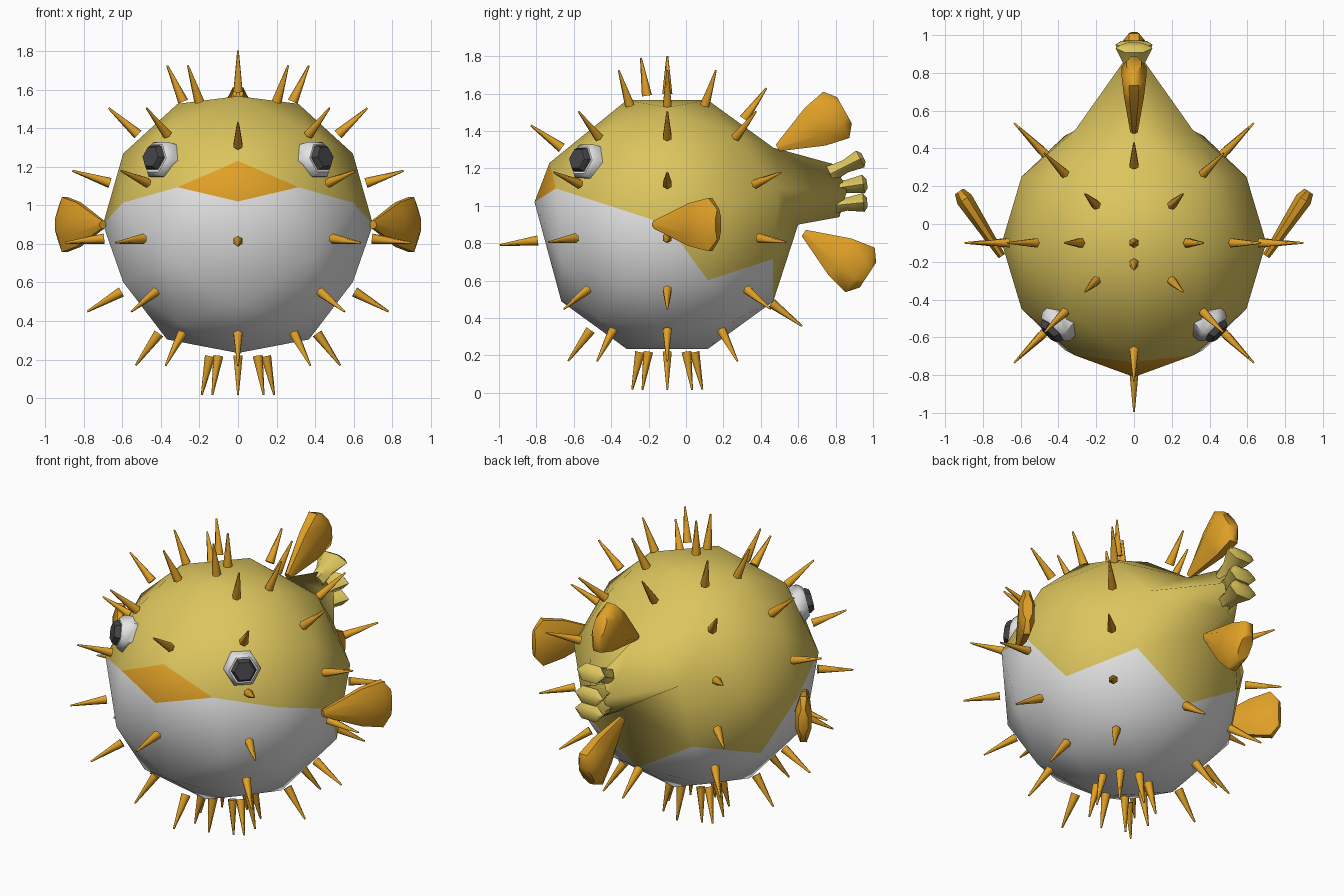
import bpy, bmesh
from math import radians, sin, cos, pi, atan2
from mathutils import Vector, Matrix

default = bpy.data.objects.get("Cube")
if default:
    bpy.data.objects.remove(default)

CENTRE = Vector((0, -0.1, 0.9))
R = 0.7


def material(name, rgb):
    m = bpy.data.materials.new(name)
    m.use_nodes = True
    m.diffuse_color = (*rgb, 1)
    m.node_tree.nodes["Principled BSDF"].inputs["Base Color"].default_value = (*rgb, 1)
    return m


YELLOW = material("yellow skin", (0.72, 0.56, 0.11))
WHITE = material("white belly", (0.78, 0.78, 0.78))
ORANGE = material("orange fin", (0.74, 0.35, 0.02))
DARK = material("dark pupil", (0.06, 0.06, 0.065))


def finish(name, bm, mats, mirror=False, sharp=None):
    bmesh.ops.recalc_face_normals(bm, faces=bm.faces)
    mesh = bpy.data.meshes.new(name)
    bm.to_mesh(mesh)
    bm.free()
    for m in mats:
        mesh.materials.append(m)
    mesh.shade_smooth()
    if sharp:
        mesh.set_sharp_from_angle(angle=radians(sharp))
    ob = bpy.data.objects.new(name, mesh)
    bpy.context.scene.collection.objects.link(ob)
    if mirror:
        ob.modifiers.new("Mirror", "MIRROR")
    return ob


def loft(bm, root, axis, wide, stations, sides=8):
    """Chamfered rings along an axis: (distance, half width, half thickness)."""
    root, axis, wide = Vector(root), Vector(axis).normalized(), Vector(wide).normalized()
    thick = axis.cross(wide)
    k = 1 / cos(pi / sides)
    rings = []
    for s, w, t in stations:
        ring = []
        for i in range(sides):
            a = (i + 0.5) * 2 * pi / sides
            ring.append(bm.verts.new(root + axis * s + wide * (w * k * cos(a)) + thick * (t * k * sin(a))))
        rings.append(ring)
    for a, b in zip(rings, rings[1:]):
        for i in range(sides):
            j = (i + 1) % sides
            bm.faces.new((a[i], a[j], b[j], b[i]))
    bm.faces.new(rings[0])
    bm.faces.new(rings[-1])


def body():
    # Half of a coarse ball with its pole pointing sideways
    bm = bmesh.new()
    bmesh.ops.create_icosphere(bm, subdivisions=2, radius=R)
    bmesh.ops.rotate(bm, verts=bm.verts, matrix=Matrix.Rotation(pi / 2, 3, "Y"))
    v = next(v for v in bm.verts if abs(v.co.x - 0.447 * R) < 0.01)
    turn = atan2(v.co.y, v.co.z)
    bmesh.ops.rotate(bm, verts=bm.verts, matrix=Matrix.Rotation(turn, 3, "X"))
    bmesh.ops.delete(bm, geom=[v for v in bm.verts if v.co.x < -0.01], context="VERTS")

    # Skin, belly and lip colours by face position
    tail = None
    for f in bm.faces:
        c = f.calc_center_median()
        lip_band = abs(c.y) > 0.55 and 0.1 < c.z < 0.3
        if lip_band and c.y < 0:
            f.material_index = 2
        elif c.z < -0.25 or (c.y < 0.05 and c.z < 0.1):
            f.material_index = 1
        if lip_band and c.y > 0:
            tail = f

    # Pushed out lips
    def nearest(p):
        return min(bm.verts, key=lambda v: (v.co - Vector(p)).length)
    lower, upper = nearest((0, -R, 0)), nearest((0, -0.566, 0.41))
    lower.co = (0, -0.71, 0.12)
    upper.co = (0, -0.63, 0.33)

    # Tail drawn out of the back
    out = bmesh.ops.extrude_face_region(bm, geom=[tail])["geom"]
    if tail.is_valid:
        bmesh.ops.delete(bm, geom=[tail], context="FACES_ONLY")
    for v in (g for g in out if isinstance(g, bmesh.types.BMVert)):
        if v.co.x > 0.1:
            v.co = (0.055, 0.96, 0.18)
        elif v.co.z > 0.2:
            v.co = (0, 0.9, 0.32)
        else:
            v.co = (0, 0.92, 0.04)
    walls = [f for f in bm.faces if all(abs(v.co.x) < 0.001 for v in f.verts)]
    bmesh.ops.delete(bm, geom=walls, context="FACES_ONLY")
    for v in bm.verts:
        if abs(v.co.x) < 0.001:
            v.co.x = 0
    bmesh.ops.translate(bm, verts=bm.verts, vec=CENTRE)
    finish("body", bm, [YELLOW, WHITE, ORANGE], mirror=True)


body()

# Tail prongs
bm = bmesh.new()
for z, slope in ((1.17, 0.5), (1.09, 0.15), (1.0, 0.1)):
    axis = Vector((0, 1, slope))
    loft(bm, (0, 0.77, z), axis, axis.cross(Vector((1, 0, 0))),
         [(0, 0.045, 0.04), (0.09, 0.035, 0.05), (0.18, 0.05, 0.085), (0.2, 0.025, 0.06)], 6)
finish("tail_prongs", bm, [YELLOW], sharp=50)


# Fan shaped fins
def fin(name, root, axis, wide, thickness, mirror=False):
    bm = bmesh.new()
    loft(bm, root, axis, wide, [
        (0, 0.02, 0.02), (0.23, 0.115, thickness * 0.8),
        (0.36, 0.142, thickness), (0.41, 0.08, thickness * 0.6)])
    finish(name, bm, [ORANGE], mirror, 50)


fin("dorsal_fin", (0, 0.49, 1.31), (0, 0.32, 0.18), (0, -0.18, 0.32), 0.065)
fin("anal_fin", (0, 0.63, 0.855), (0, 0.305, -0.2), (0, 0.2, 0.305), 0.065)
fin("pectoral_fins", (0.7, -0.17, 0.9), (0.23, 0.35, 0), (0, 0, 1), 0.045, True)

# Eyes with six sided whites and pupils
look = Vector((0.69, -0.69, 0.2)).normalized()
up = (Vector((0, 0, 1)) - look * look.z).normalized()
side = up.cross(look)


def eye_part(name, centre, radius, back, front, mat):
    bm = bmesh.new()
    k = cos(pi / 6)
    rings = [(-back, radius * k, radius * k), (front * 0.4, radius * k, radius * k),
             (front, radius * k * 0.8, radius * k * 0.8)]
    loft(bm, centre, look, (side + up * math_tan).normalized(), rings, 6)
    finish(name, bm, [mat], True, 50)


math_tan = sin(pi / 6) / cos(pi / 6)
eye_part("eye_whites", (0.4, -0.53, 1.235), 0.105, 0.05, 0.045, WHITE)
eye_part("pupils", (0.43, -0.56, 1.245), 0.072, 0.02, 0.035, DARK)

# Spines in rings around the ball, fewer along the middle of front and back
bm = bmesh.new()
directions = [(90, 0)]
directions += [(e, 0) for e in (81, 36, -7, -54, -78)]
directions += [(e, 180) for e in (54, -37, -78)]
for azimuth in (45, 90, 135, 225, 270, 315):
    directions += [(e, azimuth) for e in range(66, -79, -24)]
for elevation, azimuth in directions:
    e, a = radians(elevation), radians(azimuth)
    d = Vector((cos(e) * sin(a), -cos(e) * cos(a), sin(e)))
    place = Matrix.Translation(CENTRE + d * 0.8) @ d.to_track_quat("Z", "Y").to_matrix().to_4x4()
    bmesh.ops.create_cone(bm, cap_ends=True, segments=6, radius1=0.027, radius2=0.005,
                          depth=0.205, matrix=place)
finish("spines", bm, [ORANGE], sharp=65)
